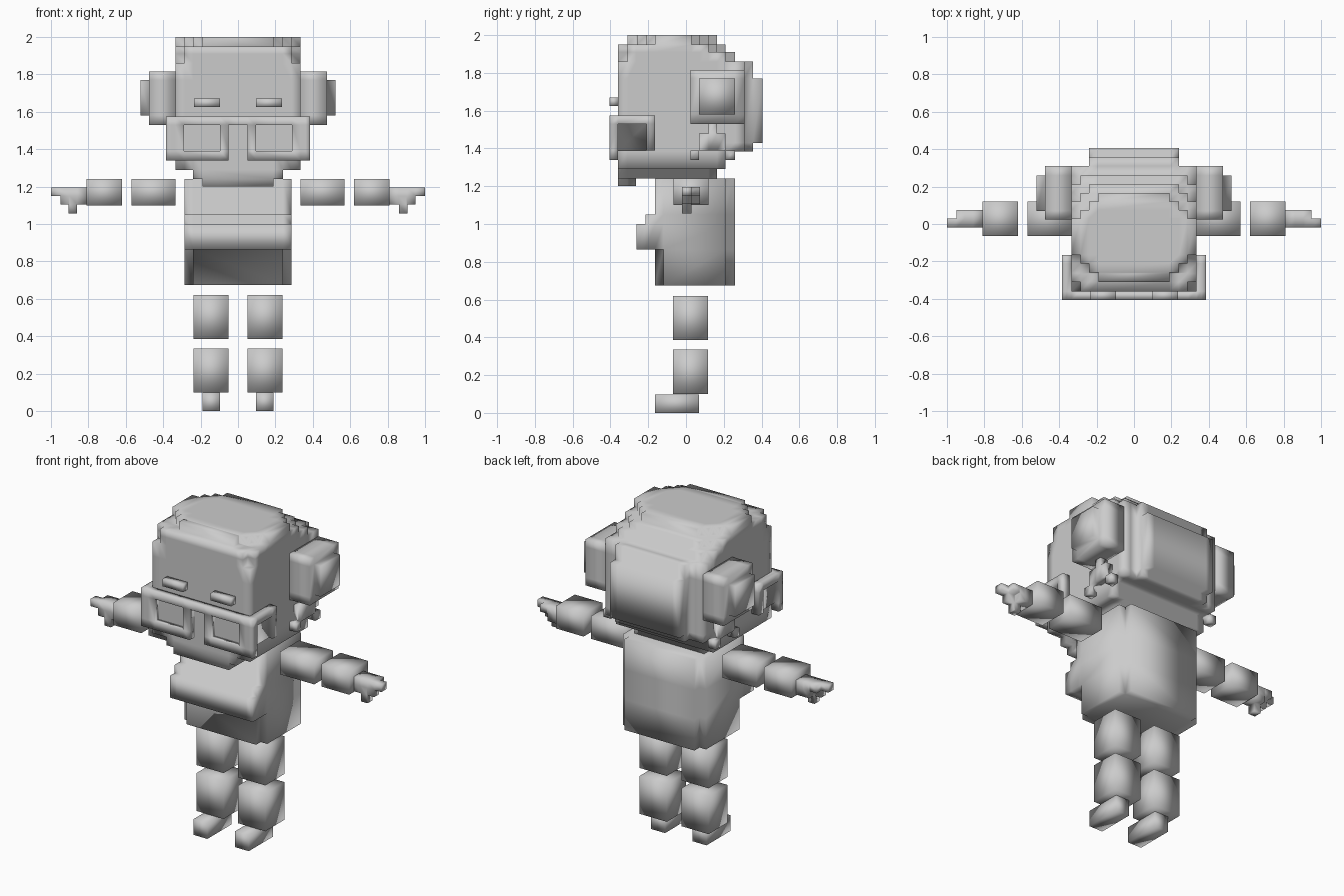
import bpy, bmesh

if "Cube" in bpy.data.objects:
    bpy.data.objects.remove(bpy.data.objects["Cube"])

grey = bpy.data.materials.new("plain_grey")
grey.diffuse_color = (0.6, 0.6, 0.6, 1)
grey.use_nodes = True
grey.node_tree.nodes["Principled BSDF"].inputs["Base Color"].default_value = grey.diffuse_color


def block(x0, x1, y0, y1, z0, z1):
    return (x0, x1, y0, y1, z0, z1)


def wide(x, y0, y1, z0, z1):
    """Block symmetric about x = 0."""
    return (-x, x, y0, y1, z0, z1)


def flip(b):
    return (-b[1], -b[0]) + tuple(b[2:])


def union(name, blocks):
    """One smooth-shaded shell around the union of axis-aligned blocks."""
    ax = [sorted({round(v, 3) for b in blocks for v in b[2 * a:2 * a + 2]}) for a in range(3)]
    cells = set()
    for i in range(len(ax[0]) - 1):
        for j in range(len(ax[1]) - 1):
            for k in range(len(ax[2]) - 1):
                c = [(ax[a][n] + ax[a][n + 1]) / 2 for a, n in enumerate((i, j, k))]
                if any(all(b[2 * a] < c[a] < b[2 * a + 1] for a in range(3)) for b in blocks):
                    cells.add((i, j, k))
    bm = bmesh.new()
    verts = {}

    def vert(p):
        if p not in verts:
            verts[p] = bm.verts.new([ax[a][p[a]] for a in range(3)])
        return verts[p]

    for cell in cells:
        for a in range(3):
            for side in (0, 1):
                near = list(cell)
                near[a] += 1 if side else -1
                if tuple(near) in cells:
                    continue
                u, v = (a + 1) % 3, (a + 2) % 3
                loop = []
                for du, dv in ((0, 0), (1, 0), (1, 1), (0, 1)):
                    p = list(cell)
                    p[a] += side
                    p[u] += du
                    p[v] += dv
                    loop.append(vert(tuple(p)))
                bm.faces.new(loop if side else loop[::-1])
    bmesh.ops.dissolve_limit(bm, angle_limit=0.01, verts=bm.verts[:], edges=bm.edges[:])
    bmesh.ops.triangulate(bm, faces=[f for f in bm.faces if len(f.verts) > 4])
    for f in bm.faces:
        f.smooth = True
    mesh = bpy.data.meshes.new(name)
    bm.to_mesh(mesh)
    bm.free()
    mesh.materials.append(grey)
    bpy.context.collection.objects.link(bpy.data.objects.new(name, mesh))


def pair(name, blocks):
    union("right_" + name, blocks)
    union("left_" + name, [flip(b) for b in blocks])


# Head: stepped crown, skull, back of the hair and chin
union("head", [
    wide(.335, -.165, .03, 1.95, 2), wide(.285, -.21, .075, 1.95, 2),
    wide(.24, -.26, .12, 1.95, 2), wide(.19, -.31, .165, 1.95, 2),
    wide(.335, -.31, .12, 1.91, 1.95), wide(.285, -.36, .165, 1.91, 1.95),
    wide(.24, -.36, .21, 1.91, 1.95),
    wide(.335, -.31, .21, 1.86, 1.91), wide(.285, -.36, .26, 1.86, 1.91),
    wide(.335, -.36, .31, 1.385, 1.86),
    wide(.24, .31, .355, 1.385, 1.86), wide(.24, .355, .405, 1.43, 1.77),
    wide(.335, -.36, .21, 1.29, 1.385),
    wide(.24, -.36, .165, 1.24, 1.29), wide(.19, -.36, -.265, 1.2, 1.24),
])

# Round side buns with a raised outer pad
pair("bun", [block(.335, .475, .025, .31, 1.53, 1.815),
             block(.475, .52, .07, .26, 1.58, 1.77)])

# Small ears below the buns
pair("ear", [block(.335, .385, .07, .21, 1.39, 1.48),
             block(.335, .385, .12, .165, 1.48, 1.53),
             block(.335, .385, .025, .07, 1.34, 1.39),
             block(.335, .385, .21, .26, 1.34, 1.39)])

# Eyebrows
pair("eyebrow", [block(.095, .235, -.405, -.36, 1.625, 1.67)])

# Glasses: brow bar, two open frames, and temple pieces
glasses = [wide(.385, -.405, -.36, 1.53, 1.575)]
half = [
    block(.05, .095, -.405, -.36, 1.34, 1.53),
    block(.29, .385, -.405, -.36, 1.34, 1.53),
    block(.095, .29, -.405, -.36, 1.34, 1.39),
    block(.335, .385, -.36, -.165, 1.53, 1.575),
    block(.335, .385, -.21, -.165, 1.39, 1.53),
    block(.335, .36, -.36, -.21, 1.39, 1.53),
]
union("glasses", glasses + half + [flip(b) for b in half])

# Torso with projecting belly and narrower front and back panels
union("torso", [
    wide(.285, -.165, .21, .865, 1.24), wide(.285, -.12, .21, .675, .865),
    wide(.24, -.165, .26, .675, 1.24),
    wide(.285, -.215, -.165, .865, 1.05), wide(.285, -.262, -.215, .865, 1.0),
])

# Arms and hands
pair("upper_arm", [block(.335, .57, -.065, .12, 1.1, 1.24)])
pair("forearm", [block(.62, .81, -.065, .12, 1.1, 1.24)])
pair("hand", [block(.81, .95, -.02, .075, 1.15, 1.195),
              block(.81, .9, -.02, .075, 1.105, 1.15),
              block(.9, .95, -.02, .03, 1.105, 1.15),
              block(.95, 1.0, -.02, .03, 1.15, 1.195),
              block(.86, .905, -.02, .03, 1.055, 1.105)])

# Legs and feet
pair("thigh", [block(.05, .237, -.07, .117, .385, .62)])
pair("shin", [block(.05, .237, -.07, .117, .1, .335)])
pair("foot", [block(.095, .19, -.165, .07, 0, .098)])
